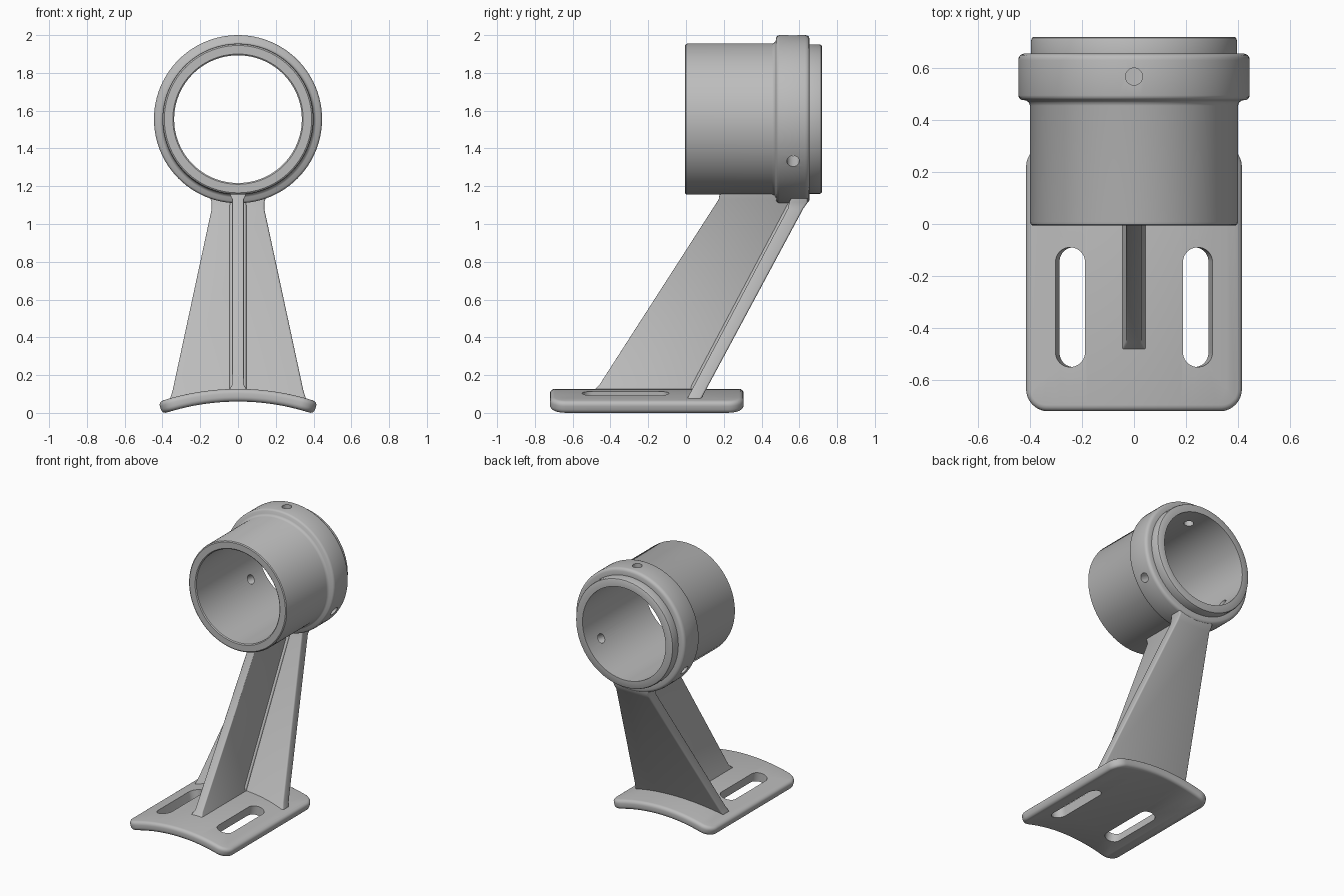
import bpy, bmesh, math
from mathutils import Vector, Matrix

if "Cube" in bpy.data.objects:
    bpy.data.objects.remove(bpy.data.objects["Cube"])

grey = bpy.data.materials.new("cast grey")
grey.diffuse_color = (0.5, 0.5, 0.5, 1)
grey.use_nodes = True
grey.node_tree.nodes["Principled BSDF"].inputs["Base Color"].default_value = grey.diffuse_color


def add(name, bm):
    bmesh.ops.recalc_face_normals(bm, faces=bm.faces)
    me = bpy.data.meshes.new(name)
    bm.to_mesh(me)
    bm.free()
    ob = bpy.data.objects.new(name, me)
    bpy.context.collection.objects.link(ob)
    me.materials.append(grey)
    return ob


def skin(rings, closed=False):
    """Bridge equal-length rings of points, capping the ends unless closed."""
    bm = bmesh.new()
    vs = [[bm.verts.new(p) for p in r] for r in rings]
    n = len(vs[0])
    for i in range(len(vs) - (0 if closed else 1)):
        a, b = vs[i], vs[(i + 1) % len(vs)]
        for j in range(n):
            k = (j + 1) % n
            bm.faces.new((a[j], a[k], b[k], b[j]))
    if not closed:
        bm.faces.new(vs[0])
        bm.faces.new(vs[-1])
    return bm


def rounded_rect(hx, y0, y1, r, z, steps=10):
    pts = []
    for cx, cy, q in ((hx - r, y1 - r, 0), (r - hx, y1 - r, 1),
                      (r - hx, y0 + r, 2), (hx - r, y0 + r, 3)):
        for i in range(steps + 1):
            a = (q + i / steps) * math.pi / 2
            pts.append(Vector((cx + r * math.cos(a), cy + r * math.sin(a), z)))
    return pts


def apply_mods(ob):
    dg = bpy.context.evaluated_depsgraph_get()
    me = bpy.data.meshes.new_from_object(ob.evaluated_get(dg))
    ob.modifiers.clear()
    ob.data = me


def cut(ob, cutters):
    for c in cutters:
        c.hide_render = True
        m = ob.modifiers.new("cut", 'BOOLEAN')
        m.operation, m.solver, m.object = 'DIFFERENCE', 'EXACT', c
    apply_mods(ob)
    for c in cutters:
        bpy.data.objects.remove(c)


def smooth(ob, angle=35):
    bpy.ops.object.select_all(action='DESELECT')
    ob.select_set(True)
    bpy.context.view_layer.objects.active = ob
    bpy.ops.object.shade_smooth_by_angle(angle=math.radians(angle))


# Saddle base: rounded slab with two slots, then bent to an arc
T, E = 0.067, 0.024
layers = []
for i in range(5):
    a = i / 4 * math.pi / 2
    layers.append((E * (1 - math.sin(a)), E * (1 - math.cos(a))))
layers += [(d, T - z) for d, z in reversed(layers)]
base = add("saddle_base", skin(
    [rounded_rect(0.417 - d, -0.72 + d, 0.305 - d, 0.085 - d, z) for d, z in layers]))
slots = []
for s in (-1, 1):
    rings = [rounded_rect(0.056, -0.55, -0.09, 0.0555, z) for z in (-0.1, 0.2)]
    for r in rings:
        for p in r:
            p.x += s * 0.24
    slots.append(add("slot_cutter", skin(rings)))
cut(base, slots)
bm = bmesh.new()
bm.from_mesh(base.data)
for i in range(-11, 12):
    bmesh.ops.bisect_plane(bm, geom=bm.verts[:] + bm.edges[:] + bm.faces[:],
                           plane_co=(i * 0.035, 0, 0), plane_no=(1, 0, 0), dist=1e-5)
for v in bm.verts:
    r, a = 1.25 + v.co.z, v.co.x / 1.28
    v.co.x, v.co.z = r * math.sin(a), r * math.cos(a) - 1.19
bm.to_mesh(base.data)
bm.free()
smooth(base)


# Tube with collar, turned about the y axis
CZ = 1.555
profile = [(0.338, 0.0), (0.338, 0.72), (0.385, 0.72), (0.392, 0.716), (0.396, 0.706),
           (0.396, 0.655), (0.425, 0.655), (0.437, 0.65), (0.443, 0.642), (0.445, 0.63),
           (0.445, 0.495), (0.442, 0.485), (0.434, 0.478), (0.415, 0.475), (0.405, 0.468),
           (0.40, 0.455), (0.40, 0.008), (0.397, -0.001), (0.39, -0.006), (0.345, -0.006)]
N = 96
rings = []
for i in range(N):
    a = 2 * math.pi * i / N
    rings.append([(r * math.cos(a), y, CZ + r * math.sin(a)) for r, y in profile])
tube = add("lamp_tube", skin(rings, closed=True))

# Three set-screw holes through the collar
drills = []
for deg in (90, 210, 330):
    d = Vector((math.cos(math.radians(deg)), 0, math.sin(math.radians(deg))))
    bm = bmesh.new()
    mat = Matrix.Translation(Vector((0, 0.567, CZ)) + d * 0.4) @ \
        d.to_track_quat('Z', 'Y').to_matrix().to_4x4()
    bmesh.ops.create_cone(bm, cap_ends=True, segments=24, radius1=0.033,
                          radius2=0.033, depth=0.3, matrix=mat)
    drills.append(add("drill_cutter", bm))
cut(tube, drills)
smooth(tube)


def strut(name, rows, bevel):
    """Loft rectangles given as (z, front y, back y, half width)."""
    ob = add(name, skin([[(-w, f, z), (w, f, z), (w, b, z), (-w, b, z)]
                         for z, f, b, w in rows]))
    m = ob.modifiers.new("round", 'BEVEL')
    m.width, m.segments, m.limit_method, m.angle_limit = bevel, 3, 'ANGLE', math.radians(50)
    apply_mods(ob)
    smooth(ob)
    return ob


# Tapered, leaning back plate
def front(z):
    return 0.035 + (z - 0.13) * 0.53


def back(z):
    return 0.11 + (z - 0.13) * 0.537


def width(z):
    return 0.35 - (z - 0.1) * 0.215


strut("back_plate", [(0.06, front(0.06), back(0.06), 0.365),
                     (0.09, front(0.09), back(0.09), 0.355),
                     (0.12, front(0.12), back(0.12), width(0.12)),
                     (1.08, front(1.08), back(1.08), width(1.08)),
                     (1.115, front(1.115) - 0.01, 0.645, 0.14),
                     (1.19, front(1.19) - 0.02, 0.645, 0.16)], 0.01)


# Central fin with flared root and top
def nose(z):
    return -0.47 + (z - 0.13) * 0.643


strut("centre_fin", [(0.09, nose(0.09) - 0.01, front(0.09) + 0.03, 0.045),
                     (0.125, nose(0.125) - 0.01, front(0.125) + 0.03, 0.045),
                     (0.15, nose(0.15), front(0.15) + 0.03, 0.031),
                     (1.13, nose(1.13), front(1.13) + 0.03, 0.031),
                     (1.155, nose(1.155) - 0.012, front(1.155) + 0.03, 0.043),
                     (1.19, nose(1.19) - 0.012, front(1.19) + 0.03, 0.043)], 0.006)

# Fillet where the fin meets the plate
strut("fin_fillet", [(z, front(z) - 0.014, front(z) + 0.03, 0.045)
                     for z in (0.1, 1.15)], 0.012)
